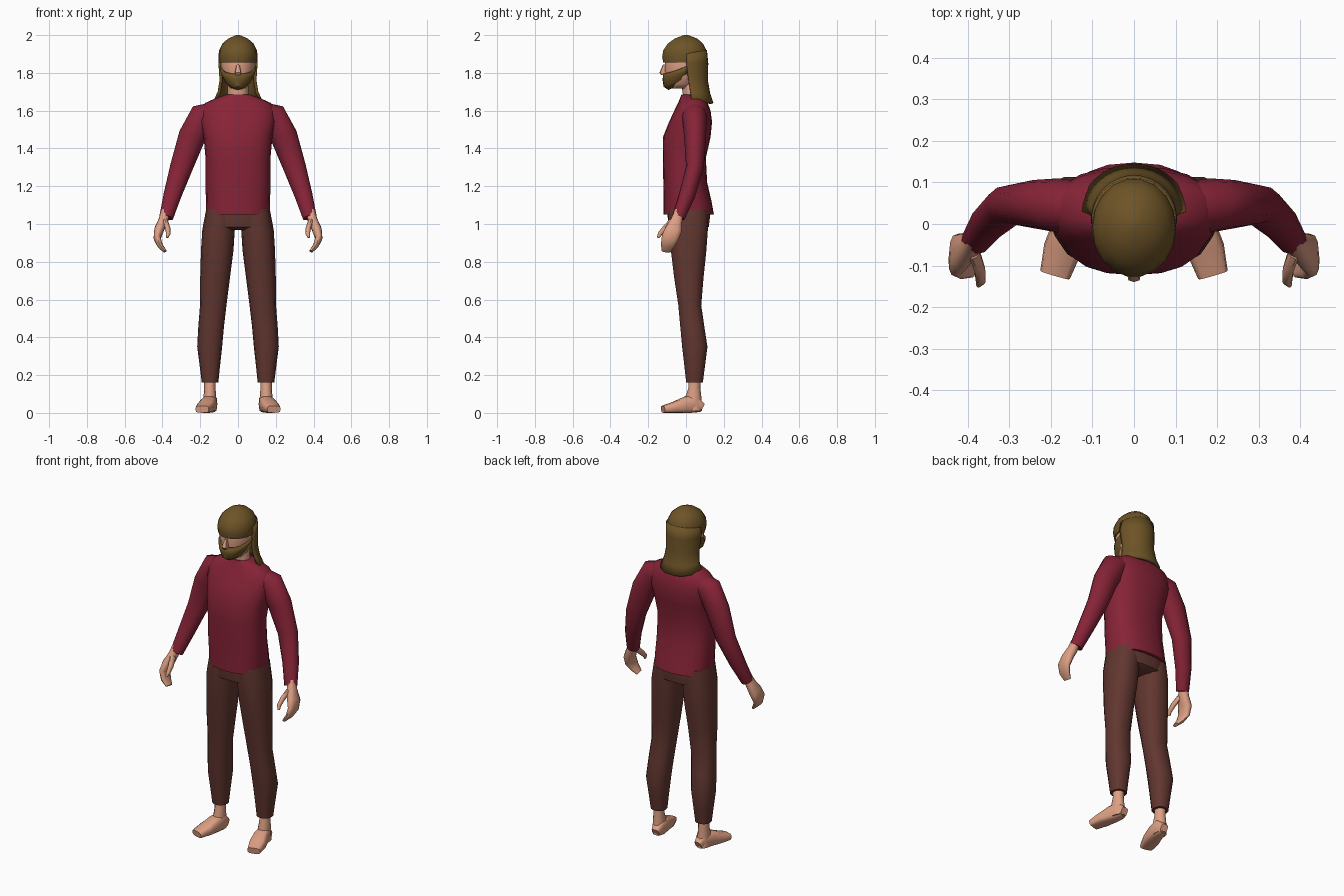
import bpy, bmesh, math
from mathutils import Vector


def material(name, rgb):
    m = bpy.data.materials.new(name)
    m.diffuse_color = (*rgb, 1)
    return m


SKIN = material("skin", (0.73, 0.35, 0.23))
HAIR = material("brown_hair", (0.155, 0.088, 0.020))
SHIRT = material("red_cloth", (0.24, 0.017, 0.038))
PANTS = material("dark_brown_cloth", (0.120, 0.037, 0.029))


def finish(bm, name, mat, mirror=False, thickness=0):
    bmesh.ops.recalc_face_normals(bm, faces=bm.faces)
    me = bpy.data.meshes.new(name)
    bm.to_mesh(me)
    bm.free()
    me.materials.append(mat)
    ob = bpy.data.objects.new(name, me)
    bpy.context.collection.objects.link(ob)
    bpy.ops.object.select_all(action='DESELECT')
    ob.select_set(True)
    bpy.context.view_layer.objects.active = ob
    bpy.ops.object.shade_smooth_by_angle(angle=math.radians(50))
    if thickness:
        s = ob.modifiers.new("thickness", 'SOLIDIFY')
        s.thickness, s.offset = thickness, 0
    if mirror:
        ob.modifiers.new("mirror", 'MIRROR').use_clip = False
    return ob


def skin_rings(bm, rings):
    n = len(rings[0])
    for a, b in zip(rings, rings[1:]):
        for i in range(n):
            j = (i + 1) % n
            bm.faces.new((a[i], a[j], b[j], b[i]))
    bm.faces.new(rings[0])
    bm.faces.new(rings[-1])


def sup(v, p):
    return math.copysign(abs(v) ** (2 / p), v)


def stack(name, mat, rows, n=14, p=2.0, mirror=False):
    """Horizontal rings: (z, x centre, half width, y front, y back)."""
    bm = bmesh.new()
    rings = []
    for z, cx, rx, yf, yb in rows:
        ring = []
        for i in range(n):
            a = math.tau * i / n
            ring.append(bm.verts.new((cx + rx * sup(math.cos(a), p),
                                      (yf + yb) / 2 + (yb - yf) / 2 * sup(math.sin(a), p), z)))
        rings.append(ring)
    skin_rings(bm, rings)
    return finish(bm, name, mat, mirror)


def limb(name, mat, rows, ref, n=12, p=2.0):
    """Mirrored tube across its path: (x, y, z, radius across ref, radius along ref)."""
    bm = bmesh.new()
    pts = [Vector(r[:3]) for r in rows]
    rings = []
    for k, r in enumerate(rows):
        t = (pts[min(k + 1, len(pts) - 1)] - pts[max(k - 1, 0)]).normalized()
        v = (Vector(ref) - t * t.dot(Vector(ref))).normalized()
        u = v.cross(t)
        rings.append([bm.verts.new(pts[k] + u * r[3] * sup(math.cos(a), p) + v * r[4] * sup(math.sin(a), p))
                      for a in (math.tau * i / n for i in range(n))])
    skin_rings(bm, rings)
    return finish(bm, name, mat, True)


def wrap(name, mat, rows, facing, span, thickness, n=16):
    """Partial shell round the head: (y centre, rx, ry, z in the middle, z at the ends)."""
    bm = bmesh.new()
    grid = []
    for cy, rx, ry, zm, ze in rows:
        line = []
        for i in range(n + 1):
            s = 2 * i / n - 1
            a = math.radians(span) * s
            line.append(bm.verts.new((rx * math.sin(a), cy + facing * ry * math.cos(a),
                                      zm + (ze - zm) * s * s)))
        grid.append(line)
    for a, b in zip(grid, grid[1:]):
        for i in range(n):
            bm.faces.new((a[i], a[i + 1], b[i + 1], b[i]))
    return finish(bm, name, mat, thickness=thickness)


# Shirt body and sleeves
stack("shirt_body", SHIRT, [
    (1.050, 0, .168, -.118, .148), (1.12, 0, .17, -.118, .135), (1.22, 0, .172, -.12, .112),
    (1.35, 0, .172, -.123, .105), (1.46, 0, .182, -.122, .13), (1.54, 0, .20, -.09, .138),
    (1.60, 0, .20, -.062, .13), (1.64, 0, .175, -.042, .115), (1.665, 0, .12, -.032, .10),
    (1.685, 0, .065, -.024, .08)], n=20, p=2.4)
limb("sleeve", SHIRT, [
    (.11, .04, 1.60, .05, .06), (.185, .045, 1.57, .075, .065), (.243, .048, 1.465, .072, .058),
    (.30, .047, 1.30, .060, .047), (.348, .005, 1.15, .047, .043),
    (.38, -.04, 1.035, .037, .034)], (0, 1, 0))

# Trousers
stack("trouser_hips", PANTS, [
    (1.12, 0, .162, -.098, .12), (1.05, 0, .172, -.10, .13), (.985, 0, .175, -.092, .122),
    (.968, 0, .10, -.06, .09)], n=18, p=2.4)
stack("trouser_leg", PANTS, [
    (1.08, .09, .078, -.095, .12), (.97, .103, .086, -.094, .118), (.86, .11, .086, -.082, .11),
    (.72, .121, .079, -.065, .095), (.57, .131, .070, -.042, .082), (.46, .142, .068, -.032, .098),
    (.35, .150, .066, -.022, .115), (.25, .149, .054, -.01, .102),
    (.16, .148, .044, 0, .09)], p=2.3, mirror=True)

# Feet
stack("ankle", SKIN, [
    (.22, .148, .032, .012, .078), (.13, .149, .030, .012, .076), (.08, .149, .034, -.005, .082),
    (.01, .149, .034, -.005, .085)], n=12, mirror=True)
limb("foot", SKIN, [
    (.142, .087, .027, .022, .024), (.145, .05, .046, .036, .046), (.155, 0, .044, .040, .044),
    (.172, -.06, .030, .046, .030), (.190, -.122, .019, .037, .019)], (0, 0, 1), p=3.5)

# Hands: curled palm with fingers, and a thumb
limb("hand", SKIN, [
    (.382, -.035, 1.07, .024, .024), (.395, -.05, 1.02, .026, .031), (.418, -.066, .97, .026, .045),
    (.428, -.085, .925, .019, .045), (.412, -.098, .885, .015, .036),
    (.386, -.105, .855, .009, .024)], (0, 1, 0), p=2.4)
limb("thumb", SKIN, [
    (.385, -.07, 1.015, .014, .020), (.372, -.108, .978, .014, .017), (.369, -.138, .948, .012, .012),
    (.375, -.147, .928, .006, .007)], (0, 1, 0), n=8)

# Neck, head and nose
stack("neck", SKIN, [(1.63, 0, .06, -.02, .075), (1.69, 0, .055, -.018, .07), (1.76, 0, .055, -.03, .07)])
stack("head", SKIN, [
    (1.718, 0, .040, -.090, .03), (1.74, 0, .062, -.102, .055), (1.78, 0, .080, -.110, .08),
    (1.83, 0, .090, -.113, .095), (1.89, 0, .090, -.112, .10), (1.94, 0, .07, -.08, .08)], n=18)
stack("nose", SKIN, [
    (1.845, 0, .008, -.122, -.095), (1.802, 0, .017, -.140, -.095),
    (1.790, 0, .014, -.132, -.095)], n=8, p=3)

# Hair cap, long back hair and beard
stack("hair_cap", HAIR, [
    (1.855, 0, .098, -.122, .105), (1.885, 0, .102, -.128, .11), (1.92, 0, .100, -.122, .109),
    (1.955, 0, .083, -.098, .092), (1.982, 0, .052, -.06, .06), (2.0, 0, .010, -.012, .012)], n=18)
wrap("back_hair", HAIR, [
    (.01, .095, .093, 1.92, 1.90), (.01, .096, .100, 1.85, 1.85), (.02, .090, .088, 1.76, 1.76),
    (.03, .100, .090, 1.69, 1.70), (.038, .118, .100, 1.638, 1.66)], 1, 95, .016)
wrap("beard", HAIR, [
    (-.01, .091, .105, 1.795, 1.838), (-.01, .085, .108, 1.765, 1.815),
    (-.01, .070, .104, 1.73, 1.79), (-.02, .042, .07, 1.715, 1.765)], -1, 100, .012)
